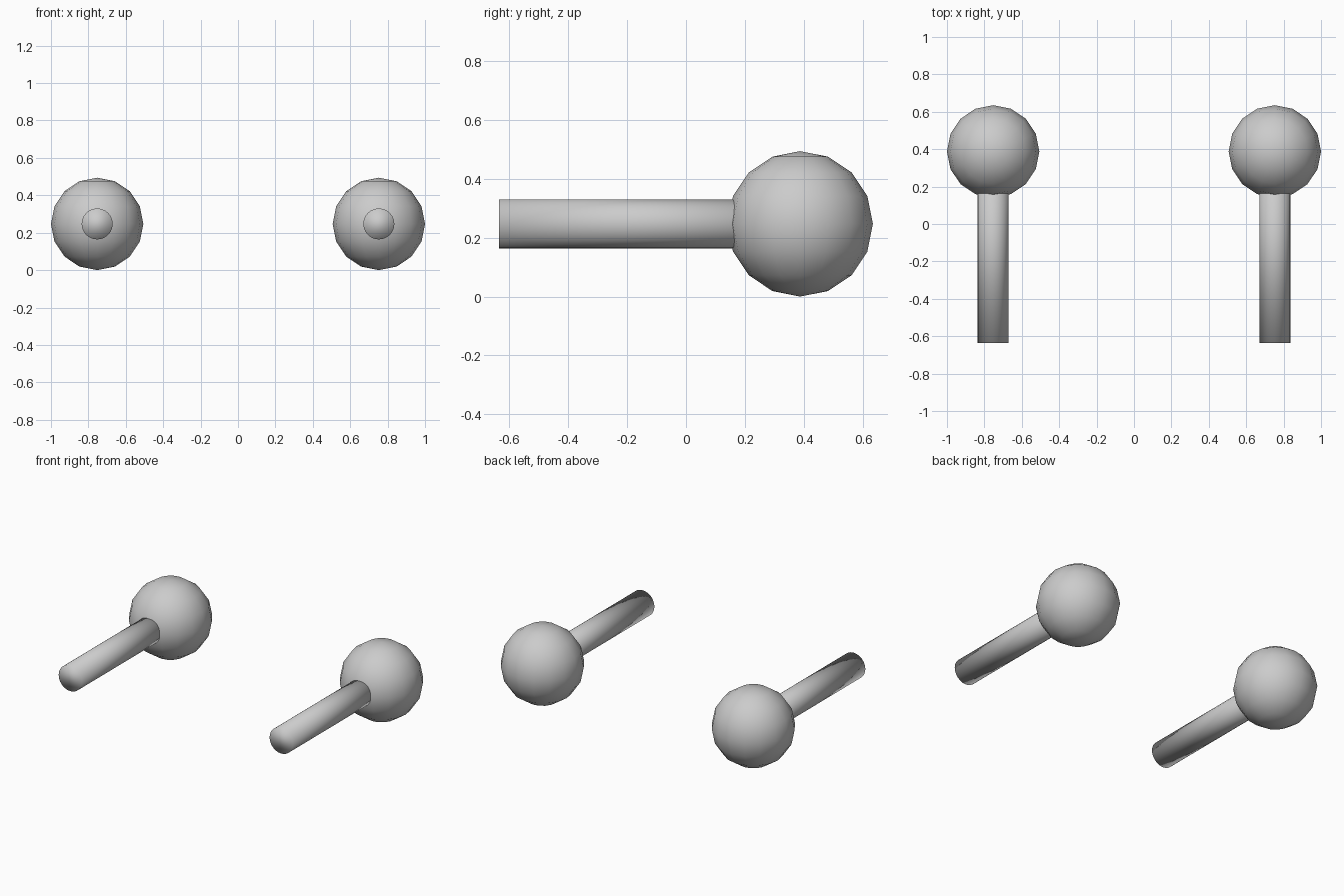
import bpy
import math

if "Cube" in bpy.data.objects:
    bpy.data.objects.remove(bpy.data.objects["Cube"])

R = 0.247                 # ball radius
ROD_R = 0.083             # rod radius
Y_FRONT, Y_BACK = -0.635, 0.635
BALL_Y = Y_BACK - R


def smooth(obj):
    for p in obj.data.polygons:
        p.use_smooth = True


def ball_and_rod(side, x):
    # Low-poly ball at the back
    bpy.ops.mesh.primitive_uv_sphere_add(segments=16, ring_count=8, radius=R,
                                         location=(x, BALL_Y, R))
    ball = bpy.context.object
    ball.name = side + "_ball"
    smooth(ball)

    # Capped rod running forward from inside the ball, shaded smooth over the cap
    length = BALL_Y - Y_FRONT
    bpy.ops.mesh.primitive_cylinder_add(vertices=24, radius=ROD_R, depth=length,
                                        location=(x, (BALL_Y + Y_FRONT) / 2, R),
                                        rotation=(math.pi / 2, 0, 0))
    rod = bpy.context.object
    rod.name = side + "_rod"
    smooth(rod)


for side, sign in (("left", -1), ("right", 1)):
    ball_and_rod(side, sign * (1 - R))
